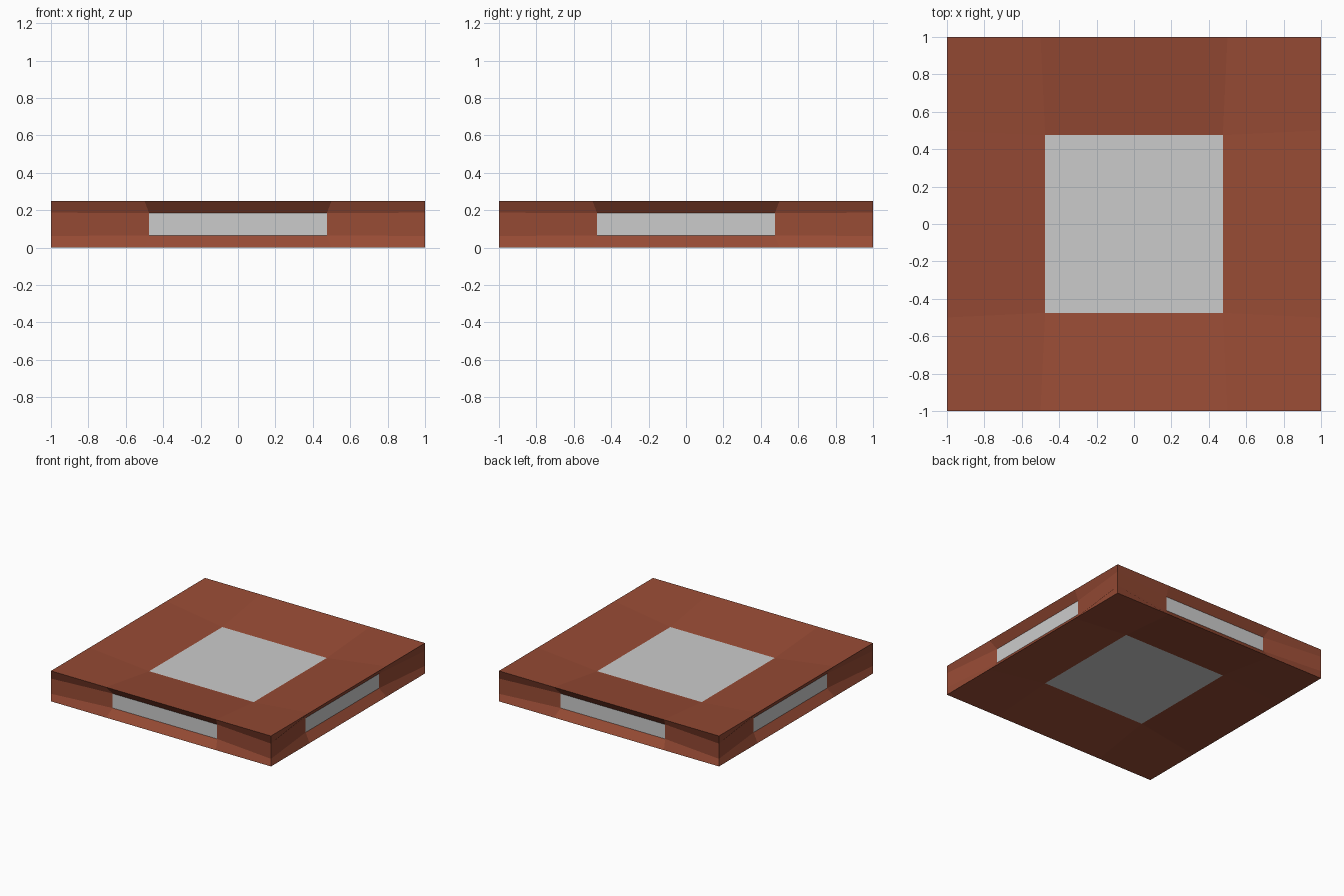
import bpy, bmesh

if "Cube" in bpy.data.objects:
    bpy.data.objects.remove(bpy.data.objects["Cube"])

HALF = (1.0, 1.0, 0.125)        # half size of the slab
DEPTH = (0.052, 0.052, 0.0625)  # recess depth of the panels per axis
STOPS = (-1, -0.5, 0.5, 1)      # grid lines on each side, relative
INSET = 0.95                    # shrink of the centre panel

brown = bpy.data.materials.new("brown")
brown.diffuse_color = (0.31, 0.07, 0.035, 1)
brown.use_nodes = True
brown.node_tree.nodes["Principled BSDF"].inputs["Base Color"].default_value = brown.diffuse_color


def side_point(axis, sign, i, j):
    """Grid point on one side; the four inner points are shrunk and sunk."""
    u, v = (axis + 1) % 3, (axis + 2) % 3
    inner = i in (1, 2) and j in (1, 2)
    k = INSET if inner else 1
    p = [0, 0, 0]
    p[u] = STOPS[i] * HALF[u] * k
    p[v] = STOPS[j] * HALF[v] * k
    p[axis] = sign * (HALF[axis] - (DEPTH[axis] if inner else 0))
    p[2] += HALF[2]
    return p


def add_cell(bm, axis, sign, i, j):
    corners = [(i, j), (i + 1, j), (i + 1, j + 1), (i, j + 1)][::sign]
    bm.faces.new([bm.verts.new(side_point(axis, sign, *c)) for c in corners])


def finish(bm, name, mat=None):
    bmesh.ops.remove_doubles(bm, verts=bm.verts, dist=1e-4)
    me = bpy.data.meshes.new(name)
    bm.to_mesh(me)
    bm.free()
    if mat:
        me.materials.append(mat)
    bpy.context.collection.objects.link(bpy.data.objects.new(name, me))


SIDES = {"left": (0, -1), "right": (0, 1), "front": (1, -1),
         "back": (1, 1), "bottom": (2, -1), "top": (2, 1)}

# Brown slab: eight dished cells around the opening of every side
slab = bmesh.new()
for axis, sign in SIDES.values():
    for i in range(3):
        for j in range(3):
            if (i, j) != (1, 1):
                add_cell(slab, axis, sign, i, j)
finish(slab, "slab_frame", brown)

# Grey sunken panel in the middle of every side
for side, (axis, sign) in SIDES.items():
    panel = bmesh.new()
    add_cell(panel, axis, sign, 1, 1)
    finish(panel, side + "_panel")
